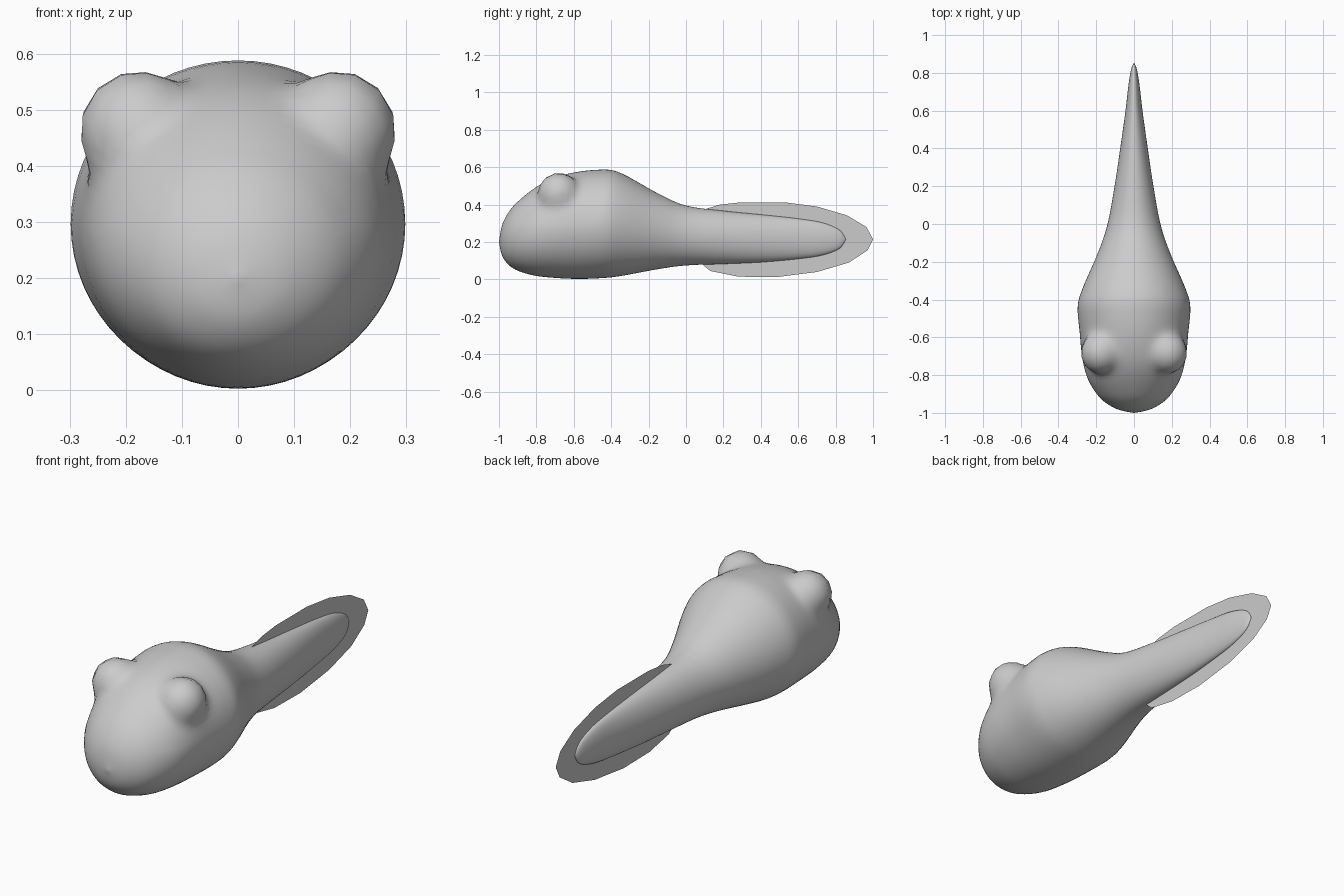
import bpy, bmesh, math
from mathutils import Vector

default_cube = bpy.data.objects.get("Cube")
if default_cube:
    bpy.data.objects.remove(default_cube, do_unlink=True)

grey = bpy.data.materials.new("light grey")
grey.use_nodes = True
grey.diffuse_color = (0.6, 0.6, 0.6, 1)
grey.node_tree.nodes["Principled BSDF"].inputs["Base Color"].default_value = grey.diffuse_color

SIDES = 64
STEPS = 5

# Body stations: y, bottom z, top z, half width
STATIONS = [
    (-1, .20, .20, 0), (-.98, .12, .30, .09), (-.925, .06, .39, .175),
    (-.83, .025, .475, .24), (-.72, .01, .54, .272), (-.58, .003, .577, .287),
    (-.44, .008, .588, .298), (-.34, .02, .565, .272), (-.15, .055, .46, .19),
    (0, .075, .395, .14), (.2, .083, .367, .103), (.4, .092, .347, .073),
    (.6, .11, .325, .045), (.73, .13, .303, .03), (.82, .165, .265, .015),
    (.855, .215, .215, 0),
]


def new_object(name, bm):
    mesh = bpy.data.meshes.new(name)
    bm.to_mesh(mesh)
    bm.free()
    mesh.materials.append(grey)
    obj = bpy.data.objects.new(name, mesh)
    bpy.context.collection.objects.link(obj)
    return obj


def spline(points, steps):
    """Smooth path through the points."""
    pts = [Vector(p) for p in points]
    pts = [pts[0]] + pts + [pts[-1]]
    path = []
    for a, b, c, d in zip(pts, pts[1:], pts[2:], pts[3:]):
        for i in range(steps):
            t = i / steps
            path.append(b + (c - a) * (t / 2) + (2 * a - 5 * b + 4 * c - d) * (t * t / 2)
                        + (3 * b - a - 3 * c + d) * (t ** 3 / 2))
    return path + [pts[-1]]


def raise_eye(co, side):
    """Push a skin point out onto the eye ball if it lies underneath it."""
    ball = Vector((side * .2, -.69, .487))
    root = Vector((side * .15, -.68, .42))
    radius = .11
    ray = co - root
    direction = ray.normalized()
    offset = root - ball
    along = offset.dot(direction)
    reach = -along + math.sqrt(along ** 2 - offset.length_squared + radius ** 2)
    return root + direction * max(reach, ray.length)


# Body and tail as one lofted skin, with two raised eyes
bm = bmesh.new()
rings = []
path = spline(STATIONS, STEPS)
for y, low, high, width in path[1:-1]:
    ring = []
    for i in range(SIDES):
        a = math.tau * i / SIDES
        co = Vector((width * math.sin(a), y, (low + high) / 2 + (high - low) / 2 * math.cos(a)))
        if y < -.3 and abs(co.x) > .001:
            co = raise_eye(co, math.copysign(1, co.x))
        ring.append(bm.verts.new(co))
    rings.append(ring)
for r, s in zip(rings, rings[1:]):
    for i in range(SIDES):
        j = (i + 1) % SIDES
        bm.faces.new((r[i], r[j], s[j], s[i]))
for ring, end in ((rings[0], path[0]), (rings[-1], path[-1])):
    tip = bm.verts.new((0, end[0], end[1]))
    for i in range(SIDES):
        bm.faces.new((ring[i], ring[(i + 1) % SIDES], tip))
bmesh.ops.recalc_face_normals(bm, faces=bm.faces)

# Soften the crease where the eyes meet the head
head = [v for v in bm.verts if -.9 < v.co.y < -.45 and v.co.z > .3]
for _ in range(4):
    bmesh.ops.smooth_vert(bm, verts=head, factor=.5,
                          use_axis_x=True, use_axis_y=True, use_axis_z=True)
for f in bm.faces:
    f.smooth = True
new_object("body", bm)

# Flat upright tail fin
FIN = [(.1, .375), (.18, .4), (.29, .412), (.53, .412), (.7, .39), (.86, .343),
       (.965, .28), (1, .215), (.97, .155), (.87, .09), (.7, .04), (.48, .012),
       (.28, .015), (.13, .045), (.09, .078)]
bm = bmesh.new()
bm.faces.new([bm.verts.new((0, y, z)) for y, z in FIN])
new_object("tail_fin", bm)
